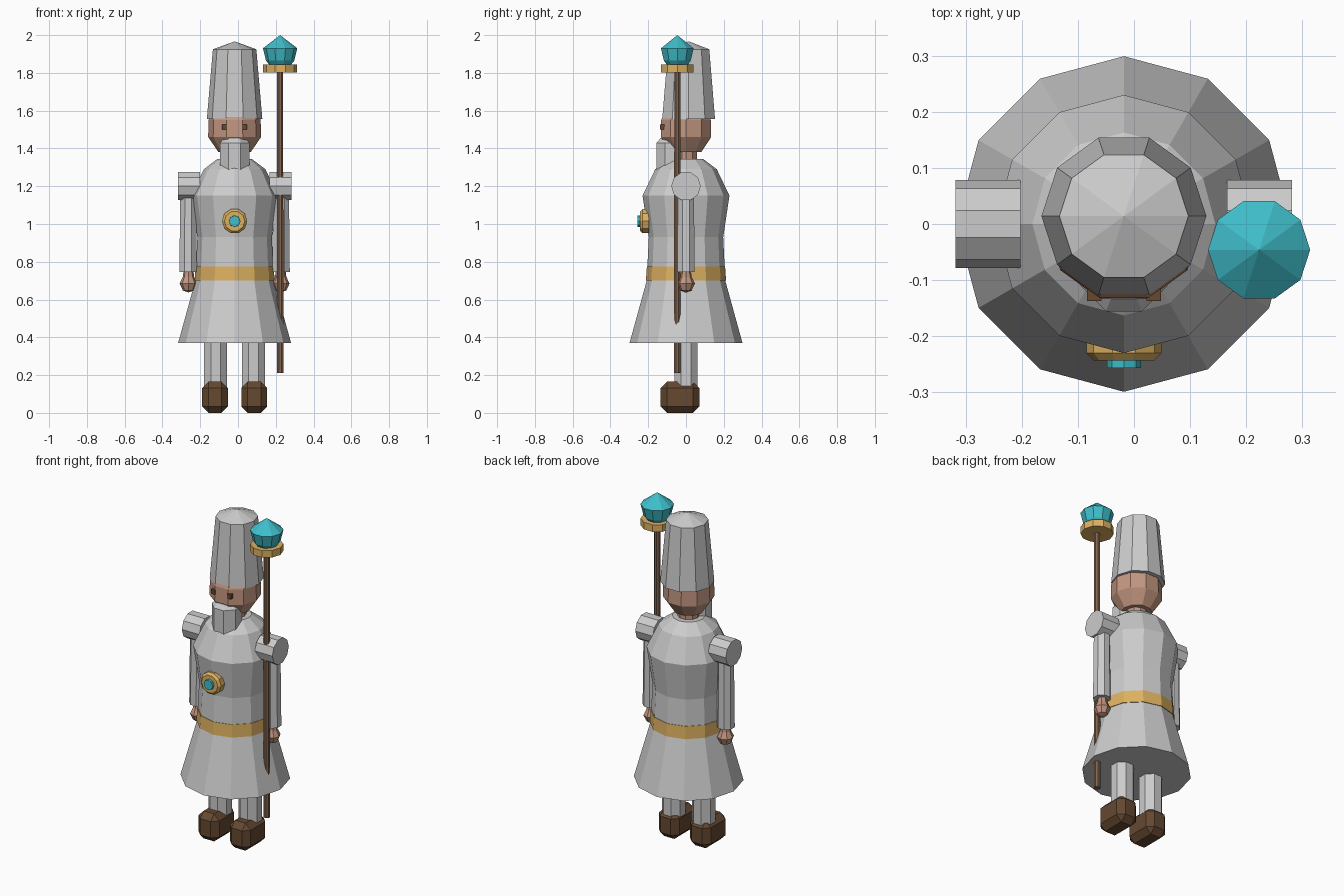
import bpy, bmesh
from math import cos, sin, pi, radians
from mathutils import Matrix

if "Cube" in bpy.data.objects:
    bpy.data.objects.remove(bpy.data.objects["Cube"])

CX = -0.018  # centre line of the figure


def material(name, rgb):
    m = bpy.data.materials.new(name)
    m.diffuse_color = (*rgb, 1)
    m.use_nodes = True
    m.node_tree.nodes["Principled BSDF"].inputs["Base Color"].default_value = m.diffuse_color
    return m


GOLD = material("gold", (0.72, 0.44, 0.12))
TEAL = material("teal", (0.05, 0.52, 0.60))
SKIN = material("skin", (0.55, 0.31, 0.22))
LEATHER = material("leather", (0.13, 0.065, 0.03))
WOOD = material("wood", (0.22, 0.13, 0.08))


def finish(name, bm, mat=None):
    bmesh.ops.recalc_face_normals(bm, faces=bm.faces[:])
    me = bpy.data.meshes.new(name)
    bm.to_mesh(me)
    bm.free()
    ob = bpy.data.objects.new(name, me)
    bpy.context.collection.objects.link(ob)
    if mat:
        me.materials.append(mat)
    return ob


def lathe(name, profile, sides, loc=(0, 0, 0), mat=None, turn=0, axis='Z'):
    """Flat-sided turned solid from (radius, height) points, closed at both ends."""
    bm = bmesh.new()
    rings = []
    for r, h in profile:
        if r == 0:
            rings.append([bm.verts.new((0, 0, h))] * sides)
        else:
            angles = [radians(turn) + 2 * pi * k / sides for k in range(sides)]
            rings.append([bm.verts.new((r * cos(a), r * sin(a), h)) for a in angles])
    for low, high in zip(rings, rings[1:]):
        for k in range(sides):
            j = (k + 1) % sides
            corners = list(dict.fromkeys((low[k], low[j], high[j], high[k])))
            bm.faces.new(corners)
    for (r, h), ring in ((profile[0], rings[0]), (profile[-1], rings[-1])):
        if r > 0:
            bm.faces.new(ring)
    rot = {'Z': Matrix(), 'X': Matrix.Rotation(pi / 2, 4, 'Y'),
           '-Y': Matrix.Rotation(pi / 2, 4, 'X')}[axis]
    bm.transform(Matrix.Translation(loc) @ rot)
    return finish(name, bm, mat)


def box(name, loc, size, mat=None, bevel=0):
    bm = bmesh.new()
    bmesh.ops.create_cube(bm, size=1, matrix=Matrix.Translation(loc) @ Matrix.Diagonal((*size, 1)))
    if bevel:
        bmesh.ops.bevel(bm, geom=bm.edges[:], offset=bevel, segments=1, affect='EDGES')
    return finish(name, bm, mat)


# Robe and belt
lathe("robe", [(0.299, 0.37), (0.208, 0.70), (0.197, 0.93), (0.23, 1.15),
               (0.163, 1.29), (0.09, 1.345)], 12, (CX, 0, 0))
lathe("belt", [(0.212, 0.70), (0.207, 0.775)], 12, (CX, 0, 0), GOLD)

# Medallion on the chest
lathe("medallion", [(0.067, 0.195), (0.067, 0.23), (0.054, 0.243)], 10, (CX, 0, 1.015), GOLD, axis='-Y')
lathe("medallion_gem", [(0.031, 0.235), (0.03, 0.257)], 8, (CX, 0, 1.015), TEAL, axis='-Y')

# Neck, head, beard and hat
lathe("neck", [(0.06, 1.30), (0.06, 1.42)], 10, (CX, 0, 0), SKIN)
lathe("head", [(0.085, 1.38), (0.14, 1.46), (0.138, 1.55), (0.11, 1.62)], 10, (CX, 0, 0), SKIN)
lathe("beard", [(0.07, 1.25), (0.084, 1.29), (0.084, 1.43), (0.06, 1.455)], 8,
      (CX, -0.078, 0), turn=22.5)
lathe("hat", [(0.147, 1.555), (0.115, 1.925), (0, 1.967)], 10, (CX, 0.014, 0))

# Paired parts on each side
for s, side in ((-1, "left"), (1, "right")):
    box(f"{side}_eye", (CX + s * 0.053, -0.122, 1.513), (0.026, 0.03, 0.026), LEATHER)
    lathe(f"{side}_shoulder", [(0.078, -0.058), (0.078, 0.058)], 10,
          (CX + s * 0.242, 0, 1.20), turn=18, axis='X')
    lathe(f"{side}_sleeve", [(0.05, 0.745), (0.045, 1.20)], 8, (CX + s * 0.246, 0, 0), turn=22.5)
    lathe(f"{side}_hand", [(0, 0.638), (0.03, 0.648), (0.047, 0.685), (0.03, 0.72), (0.025, 0.76)],
          8, (CX + s * 0.244, 0, 0), SKIN)
    lathe(f"{side}_leg", [(0.066, 0.12), (0.066, 0.42)], 8, (CX + s * 0.10, 0, 0), turn=22.5)
    box(f"{side}_boot", (CX + s * 0.104, -0.032, 0.0825), (0.137, 0.206, 0.165), LEATHER, 0.034)

# Staff with collar and gem
STAFF = (0.223, -0.046, 0)
lathe("staff_pole", [(0.019, 0.21), (0.017, 1.82)], 8, STAFF, WOOD, turn=22.5)
lathe("staff_collar", [(0.09, 1.803), (0.09, 1.845)], 10, STAFF, GOLD)
lathe("staff_gem", [(0.055, 1.84), (0.075, 1.865), (0.091, 1.93), (0, 2.0)], 10, STAFF, TEAL)
